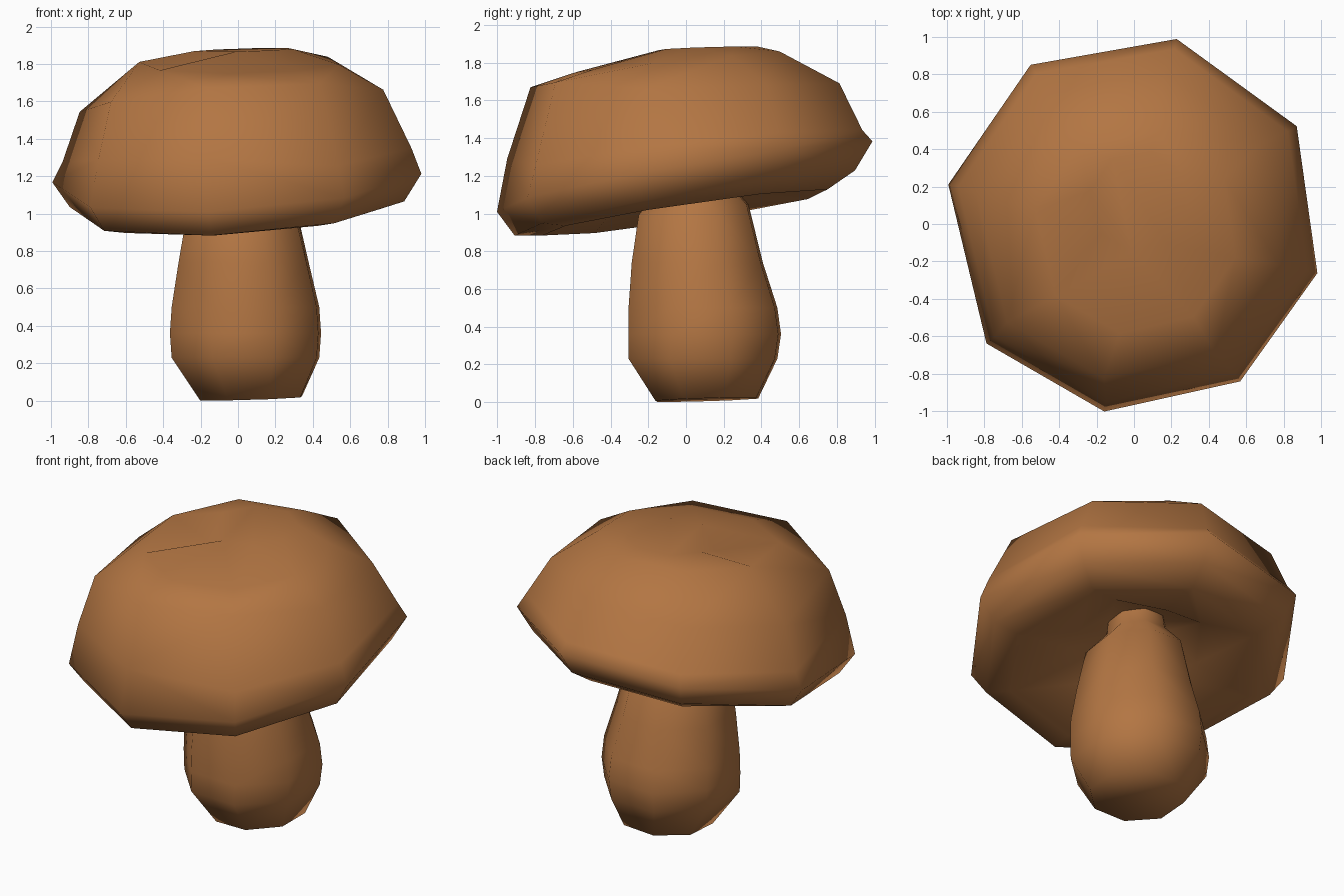
import bpy
import bmesh
from math import sin, cos, radians

cube = bpy.data.objects.get("Cube")
if cube:
    bpy.data.objects.remove(cube, do_unlink=True)

brown = bpy.data.materials.new("mushroom_brown")
brown.use_nodes = True
colour = (0.45, 0.18, 0.056, 1)
brown.diffuse_color = colour
bsdf = brown.node_tree.nodes["Principled BSDF"]
bsdf.inputs["Base Color"].default_value = colour
bsdf.inputs["Roughness"].default_value = 0.9


def loft(name, rings, angles, adjust=None):
    """Skin tilted rings (radius, z, slope x, slope y, centre x, centre y)."""
    bm = bmesh.new()
    sides = len(angles)
    rows = []
    for level, (r, z, sx, sy, cx, cy) in enumerate(rings):
        row = []
        for i, angle in enumerate(angles):
            x, y = r * cos(radians(angle)), r * sin(radians(angle))
            v = bm.verts.new((cx + x, cy + y, z + sx * x + sy * y))
            if adjust:
                adjust(level, i, v)
            row.append(v)
        rows.append(row)
    for low, high in zip(rows, rows[1:]):
        for i in range(sides):
            j = (i + 1) % sides
            bm.faces.new((low[i], low[j], high[j], high[i]))
    bm.faces.new(rows[0][::-1])
    bm.faces.new(rows[-1])
    bmesh.ops.triangulate(bm, faces=bm.faces[:])
    bmesh.ops.recalc_face_normals(bm, faces=bm.faces[:])
    mesh = bpy.data.meshes.new(name)
    bm.to_mesh(mesh)
    bm.free()
    mesh.materials.append(brown)
    obj = bpy.data.objects.new(name, mesh)
    bpy.context.collection.objects.link(obj)
    bpy.ops.object.select_all(action='DESELECT')
    obj.select_set(True)
    bpy.context.view_layer.objects.active = obj
    bpy.ops.object.shade_smooth_by_angle(angle=radians(75))
    return obj


# Stout stem, bulging low and pinching to a neck inside the cap
loft("stem", [
    (0.29, 0.013, 0.03, 0.03, 0.07, 0.11),
    (0.42, 0.23, 0.0, 0.0, 0.04, 0.09),
    (0.43, 0.36, 0.0, 0.0, 0.04, 0.1),
    (0.42, 0.50, 0.0, 0.0, 0.04, 0.09),
    (0.37, 0.74, 0.0, 0.0, 0.03, 0.06),
    (0.31, 1.02, 0.0, 0.1, 0.02, 0.04),
    (0.19, 1.16, 0.0, 0.1, 0.01, 0.04),
    (0.17, 1.30, 0.0, 0.1, 0.01, 0.04),
], [20 + 45 * i for i in range(8)])


def cap_details(level, i, v):
    # pleats in the hollow underside
    if level == 1 and i % 2:
        v.co.z += 0.07
    # steeper wall along the front
    if level == 5 and i in (3, 4):
        v.co.z += 0.1
    # shoulder rises again toward the front
    if level == 6:
        v.co.z += 0.12 * abs(v.co.y)
    # dent in the crown
    if level == 8 and i == 3:
        v.co.z -= 0.09


# Broad tilted cap, from the hollow underside up to the crown
loft("cap", [
    (0.18, 1.25, 0.0, 0.1, 0.01, 0.04),
    (0.40, 1.10, 0.04, 0.1, 0.01, 0.04),
    (0.77, 1.005, 0.06, 0.15, 0.0, 0.0),
    (0.92, 1.055, 0.06, 0.18, 0.0, 0.0),
    (1.015, 1.195, 0.065, 0.175, 0.0, 0.0),
    (0.96, 1.315, 0.07, 0.12, 0.0, 0.0),
    (0.835, 1.58, 0.07, 0.0, -0.03, 0.0),
    (0.55, 1.805, 0.01, 0.1, 0.01, -0.04),
    (0.27, 1.875, 0.03, 0.03, 0.03, 0.12),
], [77, 123, 168, 219, 261, 304, 345, 391], cap_details)
